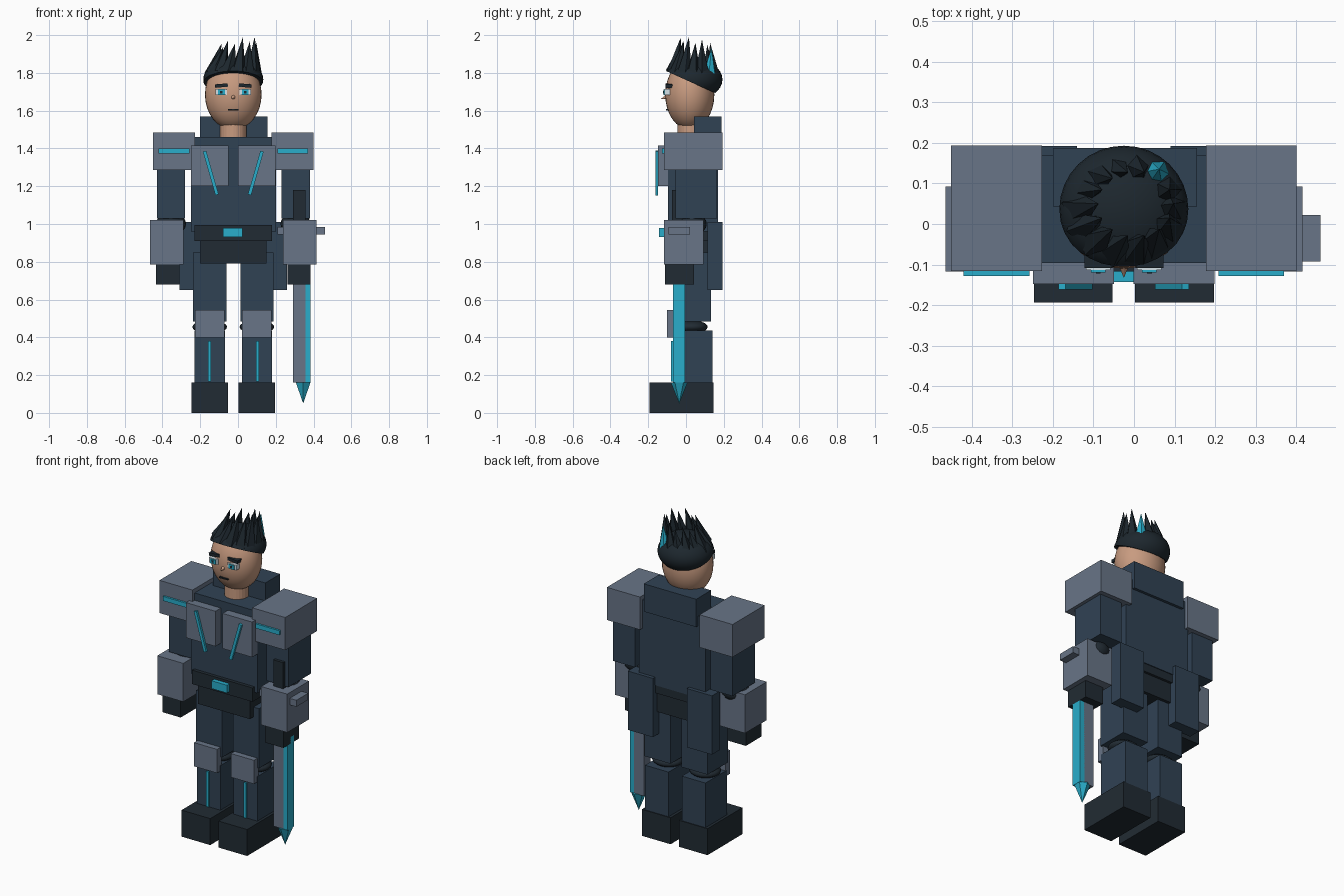
import bpy, bmesh, math
from mathutils import Vector, Matrix

old = bpy.data.objects.get("Cube")
if old:
    bpy.data.objects.remove(old)

CX = -0.025  # body centre line


def material(name, hexcode):
    srgb = [int(hexcode[i:i + 2], 16) / 255 for i in (0, 2, 4)]
    lin = [c / 12.92 if c < 0.04 else ((c + 0.055) / 1.055) ** 2.4 for c in srgb]
    m = bpy.data.materials.new(name)
    m.use_nodes = True
    m.diffuse_color = (*lin, 1)
    bsdf = next(n for n in m.node_tree.nodes if n.type == 'BSDF_PRINCIPLED')
    bsdf.inputs["Base Color"].default_value = (*lin, 1)
    return m


NAVY = material("navy cloth", "30425 4".replace(" ", ""))
GREY = material("grey armour", "687587")
DARK = material("dark leather", "212B33")
HAIR = material("black hair", "1D272E")
CYAN = material("cyan glow", "29AECB")
SKIN = material("skin", "C89B80")
WHITE = material("eye white", "D5E2E8")


def make(name, bm, mat, smooth=False):
    bmesh.ops.recalc_face_normals(bm, faces=bm.faces)
    me = bpy.data.meshes.new(name)
    bm.to_mesh(me)
    bm.free()
    me.materials.append(mat)
    for p in me.polygons:
        p.use_smooth = smooth
    ob = bpy.data.objects.new(name, me)
    bpy.context.collection.objects.link(ob)
    return ob


def box(name, x, y, z, mat, tilt=0.0):
    """Box from (min, max) ranges, optionally tilted about the y axis."""
    bm = bmesh.new()
    bmesh.ops.create_cube(bm, size=1)
    size = [r[1] - r[0] for r in (x, y, z)]
    mid = [(r[0] + r[1]) / 2 for r in (x, y, z)]
    bm.transform(Matrix.Translation(mid) @ Matrix.Rotation(tilt, 4, 'Y')
                 @ Matrix.Diagonal((*size, 1)))
    return make(name, bm, mat)


def pair(name, offset, half, y, z, mat, tilt=0.0):
    """Mirrored boxes either side of the centre line."""
    for side, s in (("left", 1), ("right", -1)):
        c = CX + s * offset
        box(f"{side}_{name}", (c - half, c + half), y, z, mat, s * tilt)


def ball(name, centre, radii, mat, cut=None, segs=32):
    bm = bmesh.new()
    bmesh.ops.create_uvsphere(bm, u_segments=segs, v_segments=segs // 2, radius=1)
    bm.transform(Matrix.Translation(centre) @ Matrix.Diagonal((*radii, 1)))
    if cut:
        res = bmesh.ops.bisect_plane(bm, geom=bm.verts[:] + bm.edges[:] + bm.faces[:],
                                     plane_co=cut[0], plane_no=cut[1], clear_inner=True)
        rim = [e for e in res["geom_cut"] if isinstance(e, bmesh.types.BMEdge)]
        bmesh.ops.contextual_create(bm, geom=rim)
    ob = make(name, bm, mat, True)
    if cut:
        for p in ob.data.polygons:
            p.use_smooth = len(p.vertices) < 6
    return ob


def spike(name, base, tip, radius, mat, sides=5, turn=0.0):
    base, tip = Vector(base), Vector(tip)
    axis = tip - base
    bm = bmesh.new()
    bmesh.ops.create_cone(bm, cap_ends=True, segments=sides, radius1=radius,
                          radius2=0, depth=axis.length)
    bm.transform(Matrix.Translation((base + tip) / 2)
                 @ axis.to_track_quat('Z', 'Y').to_matrix().to_4x4()
                 @ Matrix.Rotation(turn, 4, 'Z'))
    return make(name, bm, mat)


# Torso and belt
box("torso", (-0.25, 0.20), (-0.096, 0.17), (0.96, 1.46), NAVY)
box("collar", (-0.20, 0.155), (0.043, 0.187), (1.40, 1.57), NAVY)
box("belt", (-0.23, 0.18), (-0.117, 0.165), (0.91, 0.995), DARK)
box("buckle", (-0.08, 0.025), (-0.143, -0.11), (0.932, 0.98), CYAN)
box("hips", (-0.20, 0.15), (-0.10, 0.15), (0.79, 0.93), DARK)
pair("chest_plate", 0.124, 0.10, (-0.148, -0.09), (1.20, 1.415), GREY)
pair("chest_stripe", 0.119, 0.009, (-0.162, -0.148), (1.15, 1.39), CYAN, 0.28)
pair("coat_tail", 0.20, 0.085, (0.115, 0.192), (0.65, 1.01), NAVY)

# Arms
pair("shoulder_pad", 0.314, 0.112, (-0.116, 0.193), (1.285, 1.485), GREY)
pair("shoulder_stripe", 0.314, 0.081, (-0.128, -0.116), (1.373, 1.40), CYAN)
pair("upper_arm", 0.33, 0.075, (-0.055, 0.165), (1.03, 1.32), NAVY)
pair("forearm", 0.352, 0.088, (-0.117, 0.093), (0.785, 1.02), GREY)
pair("hand", 0.348, 0.062, (-0.11, 0.042), (0.68, 0.80), DARK)

# Legs
pair("thigh", 0.125, 0.088, (-0.065, 0.132), (0.485, 0.85), NAVY)
pair("knee_pad", 0.125, 0.078, (-0.10, -0.055), (0.40, 0.545), GREY)
pair("shin", 0.125, 0.08, (-0.07, 0.14), (0.14, 0.435), NAVY)
pair("shin_stripe", 0.127, 0.008, (-0.08, -0.07), (0.165, 0.38), CYAN)
pair("boot", 0.125, 0.097, (-0.193, 0.145), (0, 0.162), DARK)

# Elbow and knee joints
for side, s in (("left", 1), ("right", -1)):
    ball(f"{side}_elbow", (CX + s * 0.33, 0.03, 1.0), (0.08, 0.08, 0.06), DARK, segs=20)
    ball(f"{side}_knee", (CX + s * 0.125, 0.03, 0.455), (0.092, 0.085, 0.035), DARK, segs=20)

# Sword held point down in the left hand
box("sword_handle", (0.29, 0.357), (-0.073, -0.003), (1.0, 1.18), DARK)
box("sword_guard", (0.21, 0.46), (-0.092, 0.022), (0.945, 0.985), GREY)
box("sword_blade", (0.29, 0.357), (-0.07, -0.006), (0.16, 0.72), GREY)
box("sword_edge", (0.355, 0.385), (-0.07, -0.006), (0.16, 0.72), CYAN)
spike("sword_tip", (0.345, -0.036, 0.162), (0.345, -0.036, 0.05), 0.045, CYAN, 6)

# Head and face
ball("head", (CX, 0.02, 1.685), (0.15, 0.13, 0.185), SKIN)
bm = bmesh.new()
bmesh.ops.create_cone(bm, cap_ends=True, segments=24, radius1=0.07, radius2=0.07, depth=0.12)
bm.transform(Matrix.Translation((CX, 0.025, 1.49)))
make("neck", bm, SKIN)
pair("eye", 0.063, 0.03, (-0.113, -0.085), (1.683, 1.714), WHITE)
pair("iris", 0.063, 0.018, (-0.119, -0.112), (1.684, 1.711), CYAN)
pair("pupil", 0.063, 0.006, (-0.122, -0.118), (1.692, 1.705), HAIR)
pair("eyebrow", 0.063, 0.034, (-0.108, -0.07), (1.724, 1.742), HAIR, 0.08)
spike("nose", (CX, -0.095, 1.675), (CX, -0.133, 1.662), 0.016, SKIN, 10)
box("mouth", (CX - 0.028, CX + 0.028), (-0.106, -0.08), (1.602, 1.61), HAIR)

# Hair cap, cut along a sloping hairline
ball("hair_cap", (CX, 0.037, 1.765), (0.159, 0.156, 0.11), HAIR,
     cut=(Vector((0, 0.15, 1.695)), Vector((0, 0.45, 1)).normalized()))

# Ring of hair spikes sweeping inwards and slightly to the left
COUNT = 14
for i in range(COUNT):
    a = math.tau * i / COUNT
    c, s = math.cos(a), math.sin(a)
    if 0.75 < a < 1.0:
        continue
    front = (1 - s) / 2
    base = (CX + 0.115 * c, 0.037 + 0.105 * s, 1.79 - 0.015 * s)
    height = 1.93 + 0.03 * front + 0.015 * c + (0.025 if i % 2 else 0)
    tip = (CX + 0.03 + 0.092 * c, 0.05 + 0.08 * s, min(height, 2.0))
    spike(f"hair_spike_{i + 1}", base, tip, 0.042, HAIR, 5, a)
spike("cyan_hair_spike", (0.055, 0.125, 1.80), (0.062, 0.135, 1.935), 0.034, CYAN, 6)
